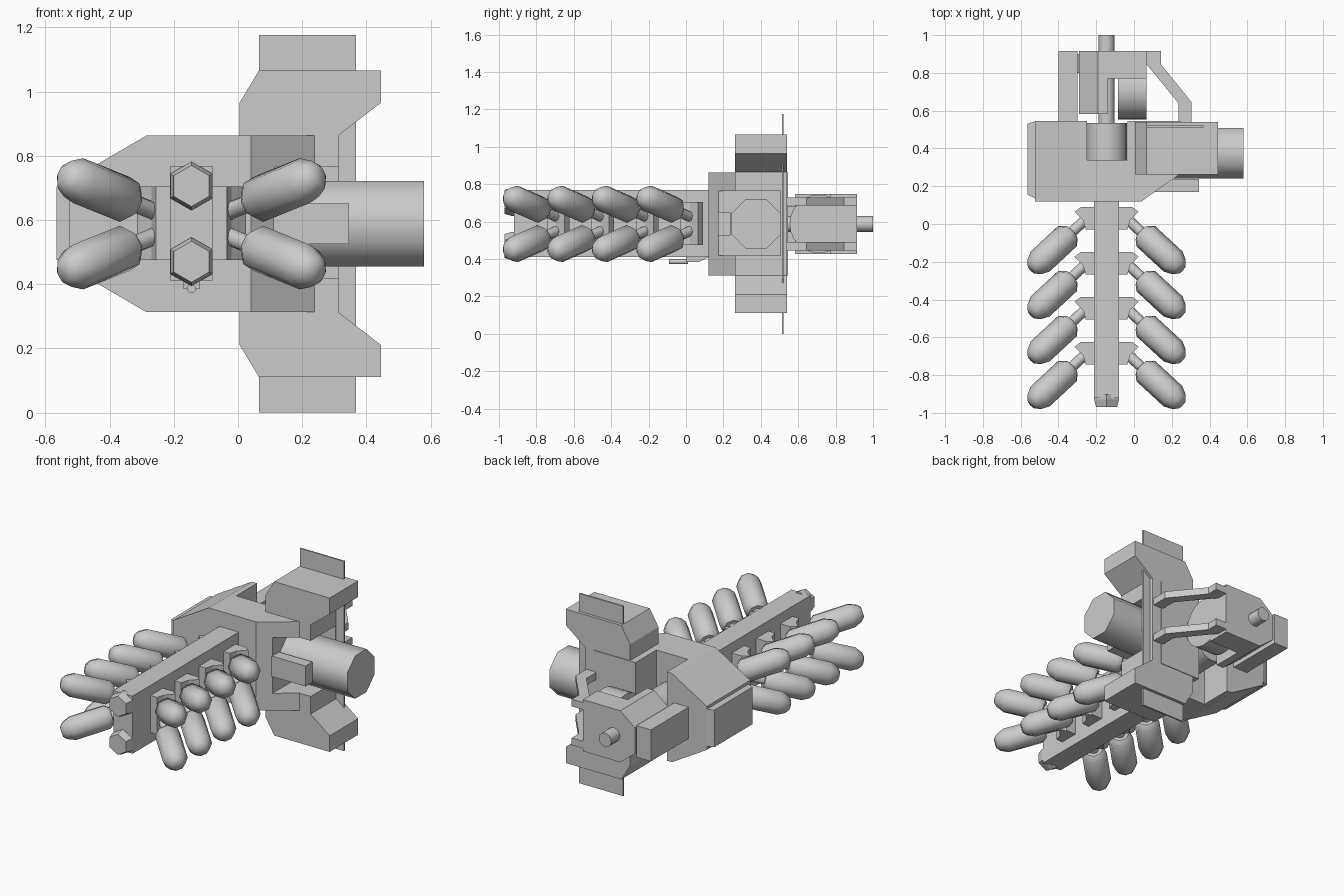
import bpy, bmesh, math
from mathutils import Vector

if "Cube" in bpy.data.objects:
    bpy.data.objects.remove(bpy.data.objects["Cube"])

ZC = 0.588   # height of the horizontal symmetry plane
XS = -0.145  # centre line of the spine


def finish(name, bm, smooth=False):
    bmesh.ops.recalc_face_normals(bm, faces=bm.faces[:])
    me = bpy.data.meshes.new(name)
    bm.to_mesh(me)
    bm.free()
    ob = bpy.data.objects.new(name, me)
    bpy.context.collection.objects.link(ob)
    bpy.context.view_layer.objects.active = ob
    if smooth:
        bpy.ops.object.select_all(action='DESELECT')
        ob.select_set(True)
        bpy.ops.object.shade_smooth_by_angle(angle=math.radians(50))
    return ob


def prism_bm(pts, axis, lo, hi):
    """Extrude a 2D outline: axis 'y' uses (x,z), 'z' uses (x,y), 'x' uses (y,z)."""
    def place(p, d):
        return {'x': (d, p[0], p[1]), 'y': (p[0], d, p[1]), 'z': (p[0], p[1], d)}[axis]
    bm = bmesh.new()
    a = [bm.verts.new(place(p, lo)) for p in pts]
    b = [bm.verts.new(place(p, hi)) for p in pts]
    bm.faces.new(a)
    bm.faces.new(b)
    n = len(pts)
    for i in range(n):
        bm.faces.new((a[i], a[(i + 1) % n], b[(i + 1) % n], b[i]))
    return bm


def prism(name, pts, axis, lo, hi):
    return finish(name, prism_bm(pts, axis, lo, hi))


def box(name, x0, x1, y0, y1, z0, z1):
    return prism(name, [(x0, y0), (x1, y0), (x1, y1), (x0, y1)], 'z', z0, z1)


def lathe(name, origin, direction, profile, sides, phase=0.0, smooth=True):
    """Rings of (distance along the axis, radius), capped at both ends."""
    d = Vector(direction).normalized()
    up = Vector((0, 0, 1))
    u = d.cross(up).normalized()
    v = u.cross(d)
    o = Vector(origin)
    bm = bmesh.new()
    rings = []
    for s, r in profile:
        ang = [2 * math.pi * i / sides + phase for i in range(sides)]
        rings.append([bm.verts.new(o + d * s + (u * math.cos(a) + v * math.sin(a)) * r) for a in ang])
    for a, b in zip(rings, rings[1:]):
        for i in range(sides):
            j = (i + 1) % sides
            bm.faces.new((a[i], a[j], b[j], b[i]))
    bm.faces.new(rings[0])
    bm.faces.new(rings[-1])
    return finish(name, bm, smooth)


def cut(ob, *extents):
    cutter = box('cutter', *extents)
    mod = ob.modifiers.new('cut', 'BOOLEAN')
    mod.operation = 'DIFFERENCE'
    mod.solver = 'EXACT'
    mod.object = cutter
    bpy.context.view_layer.objects.active = ob
    bpy.ops.object.modifier_apply(modifier=mod.name)
    bpy.data.objects.remove(cutter)


def flip(pts):
    """Close an upper half outline (x, height above centre) with its mirror image."""
    return [(x, ZC + h) for x, h in pts] + [(x, ZC - h) for x, h in reversed(pts)]


# Main hull with a sloped front right corner
bm = prism_bm(flip([(-0.525, 0.135), (-0.285, 0.275), (0.25, 0.275)]), 'y', 0.12, 0.545)
bmesh.ops.bisect_plane(bm, geom=bm.verts[:] + bm.edges[:] + bm.faces[:], plane_co=(0.04, 0.12, 0),
                       plane_no=(0.15, -0.21, 0), clear_outer=True)
bmesh.ops.holes_fill(bm, edges=[e for e in bm.edges if e.is_boundary])
hull = finish('hull', bm)
cut(hull, -0.25, -0.035, 0.34, 0.6, 0.2, 1.0)    # rear notch
cut(hull, 0.115, 0.6, 0.17, 0.505, 0.42, 0.765)  # engine bay

# Vertical fin and thin tip plate
fin = prism('fin', flip([(0.315, 0.277), (0.445, 0.377), (0.445, 0.477), (0.065, 0.477), (0.005, 0.377)]),
            'y', 0.262, 0.541)
cut(fin, 0.115, 0.6, 0.17, 0.505, 0.42, 0.765)
box('fin_plate', 0.065, 0.367, 0.512, 0.522, 0.0, 1.176)

# Left side panel, tapered
prism('side_panel', [(-0.52, 0.135), (-0.565, 0.155), (-0.565, 0.53), (-0.52, 0.545)], 'z', 0.475, 0.705)

# Engine drum in the bay and the bracket before it
lathe('engine_drum', (0.1, 0.375, ZC), (1, 0, 0), [(0, 0.144), (0.48, 0.144)], 8, math.pi / 8)
box('bay_bracket', 0.1, 0.345, 0.17, 0.237, 0.525, 0.652)

# Spine with hexagonal end caps
box('spine', XS - 0.066, XS + 0.066, -0.92, 0.14, 0.411, 0.768)
for sz in (1, -1):
    lathe('spine_cap', (XS, -0.90, ZC + sz * 0.118), (0, -1, 0),
          [(0, 0.076), (0.03, 0.076), (0.07, 0.064)], 6, math.pi / 6, smooth=False)

# Pod brackets, stubs and pods: four rows, both sides, upper and lower
for row in range(4):
    dy = -0.238 * row
    for sx in (1, -1):
        outline = [(0.05, 0.09), (0.135, 0.09), (0.17, 0.065), (0.125, 0.02), (0.11, -0.03), (0.05, -0.03)]
        prism('pod_bracket', [(XS + sx * x, y + dy) for x, y in outline], 'z', 0.475, 0.705)
        for sz in (1, -1):
            c = (XS + sx * 0.292, -0.143 + dy, ZC + sz * 0.11)
            d = (sx * 0.704, -0.651, sz * 0.284)
            lathe('pod', c, d, [(-0.148, 0.05), (-0.12, 0.073), (0.085, 0.073), (0.13, 0.052), (0.15, 0.03)], 8)
            lathe('pod_stub', c, d, [(-0.25, 0.028), (-0.13, 0.028)], 8)

# Small lower barrel and its mount
lathe('small_barrel', (XS, 0.01, 0.386), (0, -1, 0), [(0, 0.014), (0.1, 0.014)], 10)
prism('barrel_mount', [(0.0, 0.42), (0.0, 0.385), (0.07, 0.385), (0.12, 0.41), (0.12, 0.42)],
      'x', XS - 0.025, XS + 0.025)

# Rear shaft and its socket in the hull notch
lathe('shaft_socket', (XS, 0.33, ZC), (0, 1, 0), [(0, 0.107), (0.205, 0.107)], 20)
lathe('rear_shaft', (XS, 0.5, ZC), (0, 1, 0), [(0, 0.043), (0.5, 0.043)], 12)

# Rear housing: chamfered side block, end plate and drum
prism('rear_block', flip([(-0.14, 0.16), (-0.19, 0.16), (-0.29, 0.08)]), 'y', 0.582, 0.915)
prism('end_plate', flip([(0.067, 0.16), (-0.19, 0.16), (-0.29, 0.08)]), 'y', 0.77, 0.915)
lathe('rear_drum', (-0.085, 0.71, ZC), (1, 0, 0), [(0, 0.156), (0.15, 0.156)], 24)
box('rear_side_bar', -0.40, -0.30, 0.53, 0.915, 0.49, 0.685)
box('bar_link', -0.31, -0.28, 0.80, 0.90, 0.53, 0.645)

# Cranked support arms, upper and lower
arm = [(0.05, 0.915), (0.143, 0.915), (0.143, 0.845), (0.305, 0.645), (0.305, 0.53),
       (0.235, 0.53), (0.235, 0.64), (0.067, 0.845), (0.05, 0.845)]
for sz in (1, -1):
    z = ZC + sz * 0.12
    prism('support_arm', arm, 'z', z - 0.022, z + 0.022)
